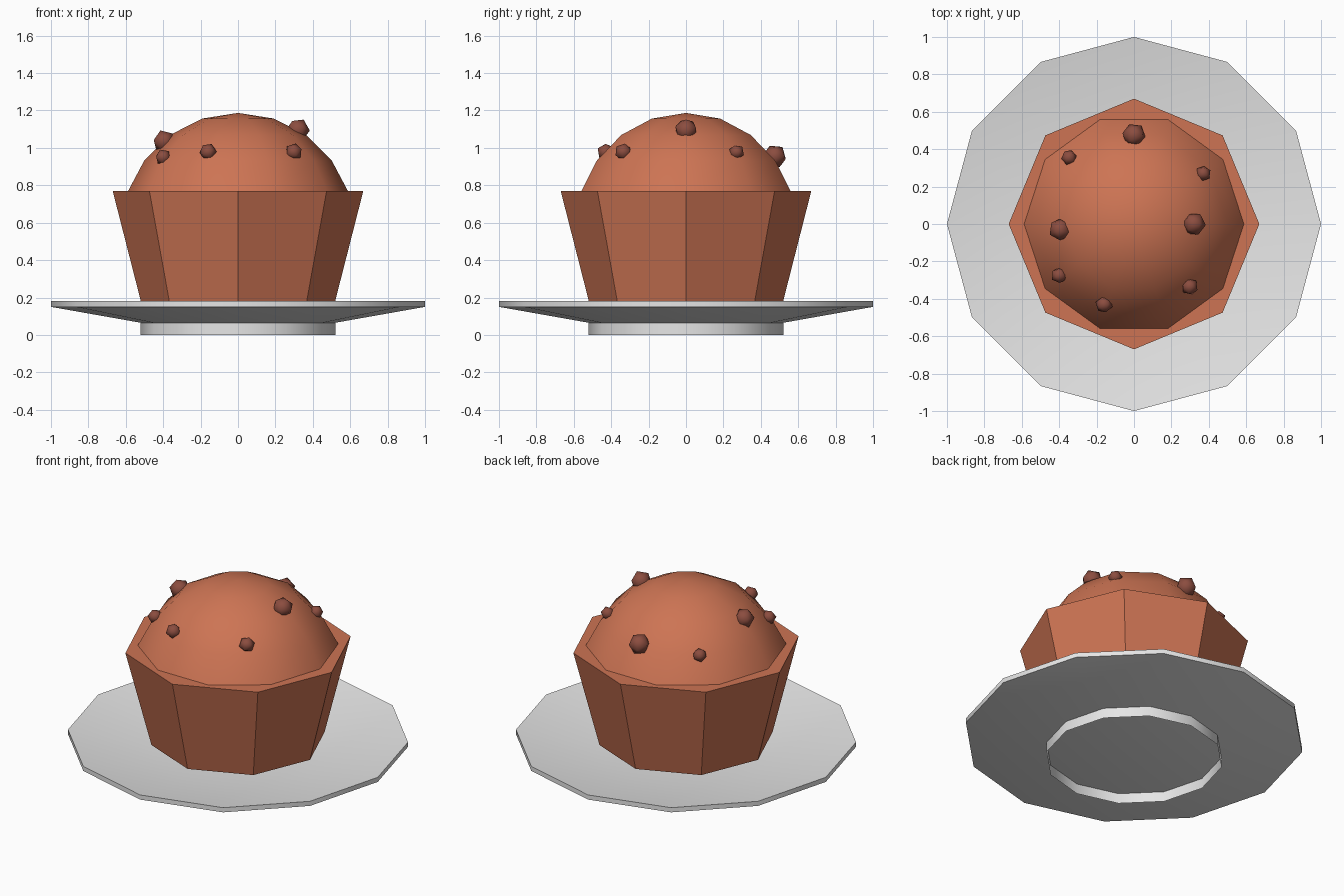
import bpy, bmesh, math, random
from mathutils import Euler

if "Cube" in bpy.data.objects:
    bpy.data.objects.remove(bpy.data.objects["Cube"])

random.seed(4)


def material(name, rgb):
    m = bpy.data.materials.new(name)
    m.diffuse_color = (*rgb, 1)
    m.use_nodes = True
    m.node_tree.nodes["Principled BSDF"].inputs["Base Color"].default_value = m.diffuse_color
    return m


cake = material("baked_brown", (0.61, 0.175, 0.088))
choc = material("chocolate_brown", (0.26, 0.074, 0.05))
china = material("plate_grey", (0.79, 0.79, 0.79))


def finish(name, bm, mat, smooth_angle=None):
    me = bpy.data.meshes.new(name)
    bm.to_mesh(me)
    bm.free()
    ob = bpy.data.objects.new(name, me)
    bpy.context.collection.objects.link(ob)
    me.materials.append(mat)
    if smooth_angle:
        bpy.ops.object.select_all(action='DESELECT')
        ob.select_set(True)
        bpy.context.view_layer.objects.active = ob
        bpy.ops.object.shade_smooth_by_angle(angle=math.radians(smooth_angle))
    return ob


def lathe(name, profile, sides, mat, smooth_angle=None):
    """Spin (radius, z) points, listed bottom to top on the outside."""
    bm = bmesh.new()
    rings = []
    for r, z in profile:
        if r == 0:
            rings.append([bm.verts.new((0, 0, z))] * sides)
        else:
            rings.append([bm.verts.new((r * math.cos(math.tau * i / sides),
                                        r * math.sin(math.tau * i / sides), z))
                          for i in range(sides)])
    for a, b in zip(rings, rings[1:]):
        for i in range(sides):
            j = (i + 1) % sides
            quad = list(dict.fromkeys([a[i], a[j], b[j], b[i]]))
            bm.faces.new(quad)
    return finish(name, bm, mat, smooth_angle)


# Plate: flat underside, sloping outside, thin rim, dished top
lathe("plate", [(0, 0.065), (0.52, 0.065), (1, 0.15), (1, 0.18),
                (0.52, 0.095), (0, 0.095)], 12, china, 40)
# Open foot ring under the plate
lathe("plate_foot", [(0.52, 0), (0.52, 0.065)], 12, china, 40)

# Eight-sided baking cup with flat top
lathe("muffin_cup", [(0, 0.163), (0.515, 0.163), (0.67, 0.77), (0, 0.77)], 8, cake)

# Ten-sided smooth dome: the upper part of a sphere
R, CZ = 0.62, 0.567
dome = [(0.59, 0.765)] + [(R * math.sin(math.radians(a)), CZ + R * math.cos(math.radians(a)))
                          for a in (54, 36, 18)] + [(0, CZ + R)]
lathe("muffin_dome", dome, 10, cake, 60)

# Chocolate chips sitting on the dome: x, y, z, radius
chips = [(0, 0.475, 0.955, 0.065), (0.32, 0, 1.095, 0.064), (-0.395, -0.03, 1.035, 0.062),
         (-0.347, 0.355, 0.93, 0.043), (0.37, 0.27, 0.977, 0.042), (-0.4, -0.275, 0.95, 0.044),
         (-0.16, -0.43, 0.978, 0.047), (0.298, -0.335, 0.978, 0.047)]
for n, (x, y, z, r) in enumerate(chips):
    bm = bmesh.new()
    bmesh.ops.create_icosphere(bm, subdivisions=1, radius=r)
    spin = Euler([random.uniform(0, 3) for _ in range(3)]).to_matrix()
    bmesh.ops.rotate(bm, verts=bm.verts, cent=(0, 0, 0), matrix=spin)
    bmesh.ops.translate(bm, verts=bm.verts, vec=(x, y, z))
    finish(f"chocolate_chip_{n + 1}", bm, choc, 50)
